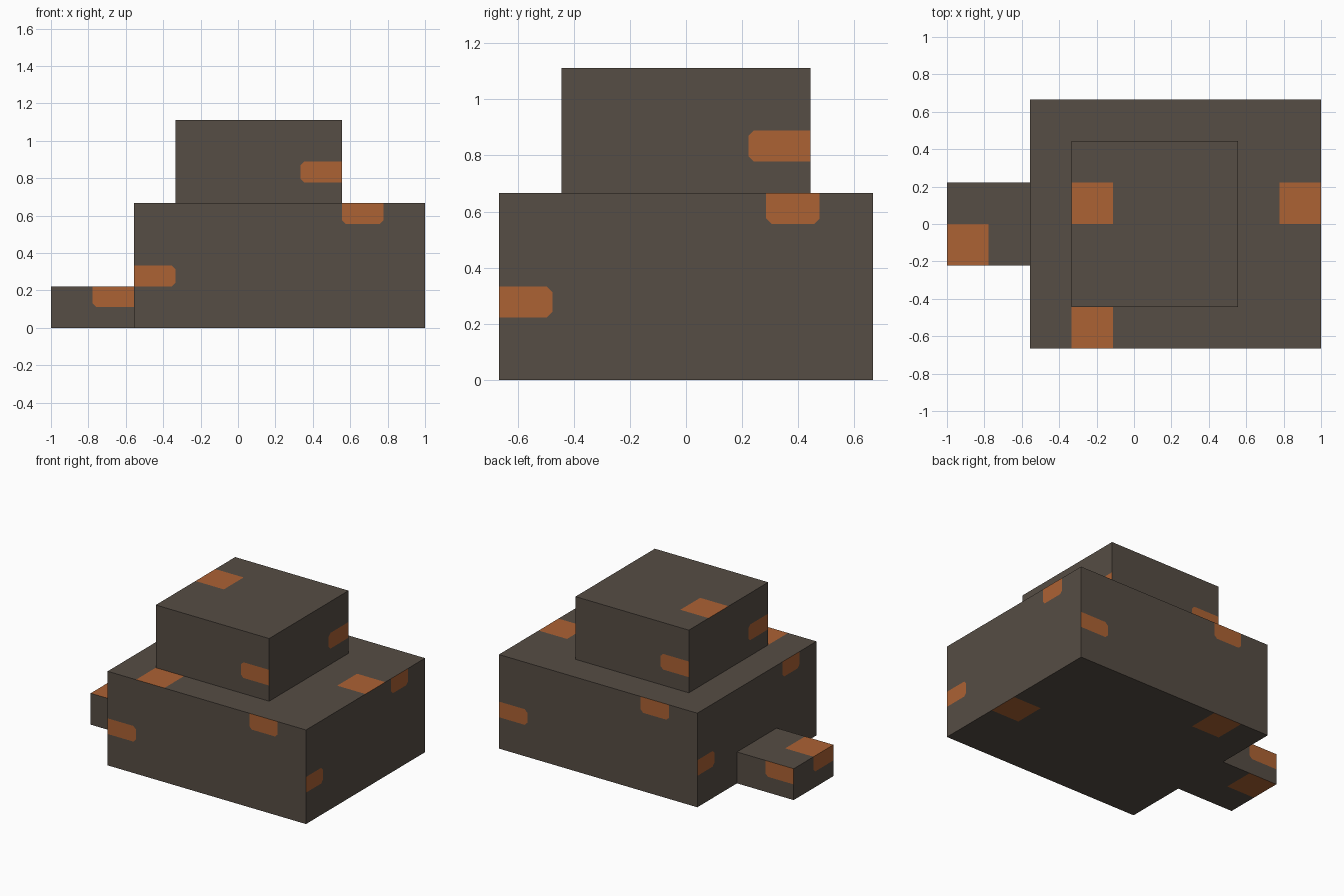
import bpy
import bmesh
from mathutils import Vector

if "Cube" in bpy.data.objects:
    bpy.data.objects.remove(bpy.data.objects["Cube"], do_unlink=True)

UNIT = 1 / 9      # all blocks and patches sit on this grid
CHAMFER = 0.02    # softened corners of the side patches
UP = Vector((0, 0, 1))


def make_material(name, rgb):
    mat = bpy.data.materials.new(name)
    mat.use_nodes = True
    color = (*rgb, 1)
    mat.diffuse_color = color
    mat.node_tree.nodes["Principled BSDF"].inputs["Base Color"].default_value = color
    return mat


MATERIALS = [make_material("dark_brown", (0.093, 0.074, 0.058)),
             make_material("burnt_orange", (0.413, 0.122, 0.034))]


def cut(bm, faces, point, normal):
    """Slice only the given faces along a plane."""
    geom = set(faces)
    for f in faces:
        geom.update(f.edges)
        geom.update(f.verts)
    bmesh.ops.bisect_plane(bm, geom=list(geom), dist=1e-5,
                           plane_co=point, plane_no=normal)
    bm.normal_update()


def paint_side(bm, size, normal, patches, cells, rounded):
    """Inset patches (u0, u1, v0, v1, in cells) on the side facing normal."""
    if abs(normal.z) > 0.5:
        u, v = Vector((1, 0, 0)), Vector((0, normal.z, 0))
    else:
        u, v = UP.cross(normal), UP

    def extent(axis):
        return sum(abs(a) * s for a, s in zip(axis, size))

    width, height = extent(u), extent(v)
    corner = (normal * extent(normal) - u * width - v * height) / 2

    def at(a, b):
        return corner + u * (width * a / cells[0]) + v * (height * b / cells[1])

    def side_faces():
        return [f for f in bm.faces if f.normal.dot(normal) > 0.99]

    def patch_faces(patch):
        low, high = at(patch[0], patch[2]), at(patch[1], patch[3])
        return [f for f in side_faces() if all(
            low.dot(d) < f.calc_center_median().dot(d) < high.dot(d) for d in (u, v))]

    # Grid cuts around every patch
    for u0, u1, v0, v1 in patches:
        for a in (u0, u1):
            if 0 < a < cells[0]:
                cut(bm, side_faces(), at(a, 0), u)
        for b in (v0, v1):
            if 0 < b < cells[1]:
                cut(bm, side_faces(), at(0, b), v)

    # Colour each patch, then trim the corners that lie inside the side
    for patch in patches:
        for f in patch_faces(patch):
            f.material_index = 1
        if not rounded:
            continue
        for a, su in ((patch[0], -1), (patch[1], 1)):
            for b, sv in ((patch[2], -1), (patch[3], 1)):
                if a in (0, cells[0]) or b in (0, cells[1]):
                    continue
                outward = (u * su + v * sv).normalized()
                point = at(a, b) - u * su * CHAMFER
                cut(bm, patch_faces(patch), point, outward)
                for f in patch_faces(patch):
                    if (f.calc_center_median() - point).dot(outward) > 0:
                        f.material_index = 0


def make_block(name, low, dims, side_patches, top_patches):
    size = Vector(dims) * UNIT
    bm = bmesh.new()
    bmesh.ops.create_cube(bm, size=1)
    bmesh.ops.scale(bm, vec=size, verts=bm.verts)
    bm.normal_update()
    for n in ((0, -1, 0), (1, 0, 0), (0, 1, 0), (-1, 0, 0)):
        paint_side(bm, size, Vector(n), side_patches, (dims[0], dims[2]), True)
    for n in (UP, -UP):
        paint_side(bm, size, n, top_patches, (dims[0], dims[1]), False)
    mesh = bpy.data.meshes.new(name)
    bm.to_mesh(mesh)
    bm.free()
    for mat in MATERIALS:
        mesh.materials.append(mat)
    obj = bpy.data.objects.new(name, mesh)
    obj.location = Vector(low) * UNIT + size / 2
    bpy.context.collection.objects.link(obj)


# Large base block
make_block("base_block", (-5, -6, 0), (14, 12, 6),
           [(0, 2, 2, 3), (10, 12, 5, 6)], [(2, 4, 0, 2), (12, 14, 6, 8)])
# Block stacked on top
make_block("upper_block", (-3, -4, 6), (8, 8, 4),
           [(6, 8, 1, 2)], [(0, 2, 4, 6)])
# Low step beside the base
make_block("side_step", (-9, -2, 0), (4, 4, 2),
           [(2, 4, 1, 2)], [(0, 2, 0, 2)])
